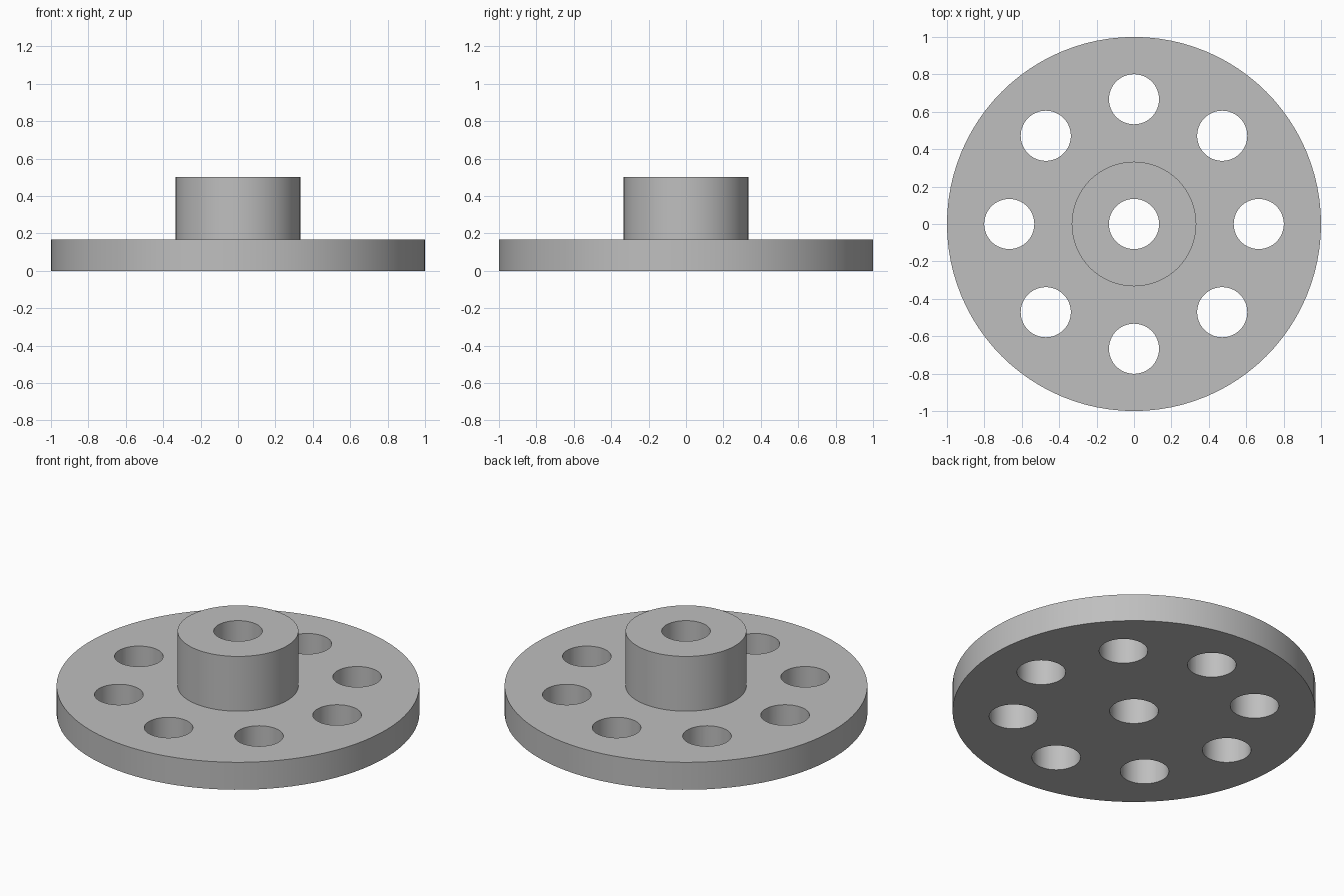
import bpy, bmesh, math
from mathutils import Matrix, Vector

cube = bpy.data.objects.get("Cube")
if cube:
    bpy.data.objects.remove(cube, do_unlink=True)

PLATE_RADIUS, PLATE_TOP = 1.0, 0.167
HUB_RADIUS, HUB_TOP = 0.333, 0.5
HOLE_RADIUS, HOLE_CIRCLE, HOLE_COUNT = 0.134, 0.667, 8

metal = bpy.data.materials.new("grey_metal")
metal.use_nodes = True
grey = (0.52, 0.52, 0.52, 1)
metal.diffuse_color = grey
metal.node_tree.nodes["Principled BSDF"].inputs["Base Color"].default_value = grey


def add_object(name, bm):
    bmesh.ops.recalc_face_normals(bm, faces=bm.faces)
    mesh = bpy.data.meshes.new(name)
    bm.to_mesh(mesh)
    bm.free()
    mesh.materials.append(metal)
    obj = bpy.data.objects.new(name, mesh)
    bpy.context.collection.objects.link(obj)
    return obj


# Plate, hub and centre bore turned from one closed profile
bm = bmesh.new()
profile = [(HOLE_RADIUS, 0), (PLATE_RADIUS, 0), (PLATE_RADIUS, PLATE_TOP),
           (HUB_RADIUS, PLATE_TOP), (HUB_RADIUS, HUB_TOP), (HOLE_RADIUS, HUB_TOP)]
verts = [bm.verts.new((r, 0, z)) for r, z in profile]
edges = [bm.edges.new((v, verts[i - 1])) for i, v in enumerate(verts)]
bmesh.ops.spin(bm, geom=verts + edges, cent=(0, 0, 0), axis=(0, 0, 1),
               angle=math.tau, steps=96, use_merge=True)
bmesh.ops.remove_doubles(bm, verts=bm.verts, dist=0.0001)
flange = add_object("flange", bm)

# Ring of bolt hole cutters
bm = bmesh.new()
for i in range(HOLE_COUNT):
    spot = Matrix.Rotation(math.tau * i / HOLE_COUNT, 4, "Z") @ Vector((HOLE_CIRCLE, 0, PLATE_TOP / 2))
    bmesh.ops.create_cone(bm, cap_ends=True, segments=64, radius1=HOLE_RADIUS,
                          radius2=HOLE_RADIUS, depth=PLATE_TOP * 2,
                          matrix=Matrix.Translation(spot))
cutter = add_object("bolt_hole_cutter", bm)
cutter.hide_render = True

# Drill the holes, then drop the cutter
bpy.context.view_layer.objects.active = flange
flange.select_set(True)
drill = flange.modifiers.new("bolt_holes", "BOOLEAN")
drill.operation = "DIFFERENCE"
drill.solver = "EXACT"
drill.object = cutter
bpy.ops.object.modifier_apply(modifier=drill.name)
bpy.data.objects.remove(cutter, do_unlink=True)

# Round walls smooth, rims crisp
bpy.ops.object.shade_smooth_by_angle(angle=math.radians(30))
